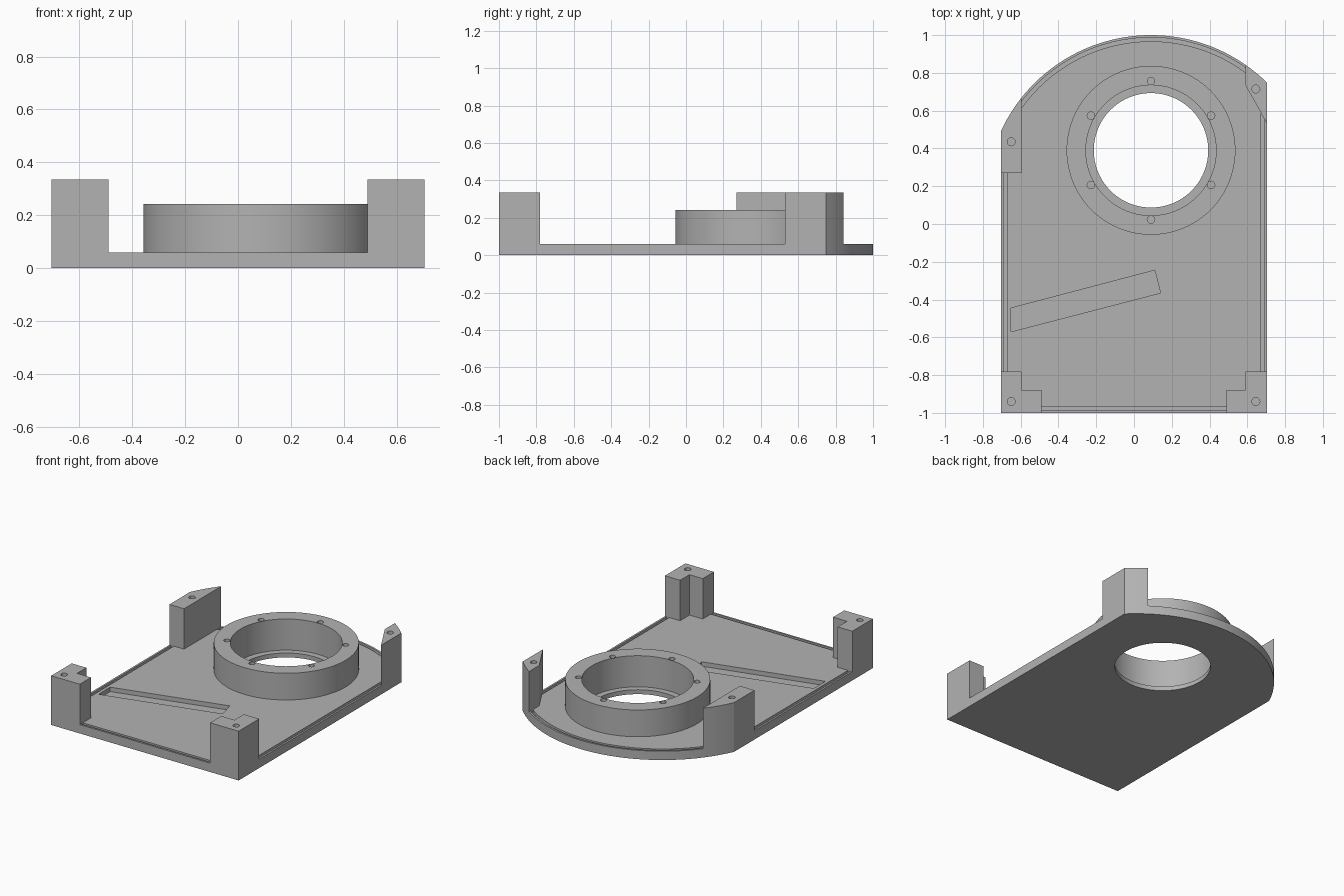
import bpy, bmesh
from math import sin, cos, asin, radians, pi
from mathutils import Matrix

cube = bpy.data.objects.get("Cube")
if cube:
    bpy.data.objects.remove(cube, do_unlink=True)

HALF_W, PLATE_Z, POST_Z, RING_Z, LEDGE_Z = 0.705, 0.06, 0.335, 0.242, 0.03
ARC_X, ARC_Y, ARC_R = 0.09, 0.125, 0.875      # rounded rear edge
RING = (0.09, 0.39)                           # centre of the collar

grey = bpy.data.materials.new("cast grey")
grey.use_nodes = True
colour = (0.45, 0.45, 0.45, 1)
grey.diffuse_color = colour
grey.node_tree.nodes["Principled BSDF"].inputs["Base Color"].default_value = colour


def prism(name, points, z0, z1):
    """Closed solid from a flat profile."""
    bm = bmesh.new()
    base = bm.faces.new([bm.verts.new((x, y, z0)) for x, y in points])
    top = bmesh.ops.extrude_face_region(bm, geom=[base])["geom"]
    bmesh.ops.translate(bm, vec=(0, 0, z1 - z0),
                        verts=[v for v in top if isinstance(v, bmesh.types.BMVert)])
    bmesh.ops.recalc_face_normals(bm, faces=bm.faces)
    mesh = bpy.data.meshes.new(name)
    bm.to_mesh(mesh)
    bm.free()
    mesh.materials.append(grey)
    obj = bpy.data.objects.new(name, mesh)
    bpy.context.collection.objects.link(obj)
    return obj


def circle(centre, r, n):
    return [(centre[0] + r * cos(2 * pi * i / n), centre[1] + r * sin(2 * pi * i / n))
            for i in range(n)]


def cylinder(name, centre, r, z0, z1, n=96):
    return prism(name, circle(centre, r, n), z0, z1)


def boolean(target, cutter, operation="DIFFERENCE"):
    """Apply a boolean and discard the cutter."""
    mod = target.modifiers.new("cut", "BOOLEAN")
    mod.operation, mod.object, mod.solver = operation, cutter, "EXACT"
    bpy.context.view_layer.objects.active = target
    bpy.ops.object.modifier_apply(modifier=mod.name)
    bpy.data.objects.remove(cutter, do_unlink=True)


def outline(inset, steps=64):
    """Plate outline: straight front and sides, arched rear."""
    w, r = HALF_W - inset, ARC_R - inset
    a0 = asin((w - ARC_X) / r)
    a1 = asin((-w - ARC_X) / r)
    arc = [a0 + (a1 - a0) * i / steps for i in range(steps + 1)]
    return ([(-w, -1 + inset), (w, -1 + inset)]
            + [(ARC_X + r * sin(a), ARC_Y + r * cos(a)) for a in arc])


# Region between the corner posts
OPEN = [(-0.49, -1.2), (0.49, -1.2), (0.49, -0.88), (0.59, -0.88), (0.59, -0.78),
        (0.9, -0.78), (0.9, 0.182), (0.59, 0.735), (0.59, 1.2), (-0.595, 1.2),
        (-0.595, 0.27), (-0.9, 0.27), (-0.9, -0.78), (-0.595, -0.78),
        (-0.595, -0.88), (-0.49, -0.88)]

# Base plate with its four posts in one casting
plate = prism("base_plate_with_posts", outline(0), 0, POST_Z)
boolean(plate, prism("opening", OPEN, PLATE_Z, 0.5))

# Seal groove along the rim, stopping at the posts
groove = prism("groove", outline(0.013), 0.04, 0.1)
boolean(groove, prism("groove_core", outline(0.033), 0, 0.2))
boolean(groove, prism("groove_limit", OPEN, -0.1, 0.3), "INTERSECT")
boolean(plate, groove)

# Slanted shallow slot
slot = [(-0.65, -0.57), (0.14, -0.365), (0.11, -0.245), (-0.65, -0.445)]
boolean(plate, prism("slot", slot, LEDGE_Z, 0.2))

# Stepped bore through the plate
boolean(plate, cylinder("counterbore", RING, 0.345, LEDGE_Z, 0.2))
boolean(plate, cylinder("bore", RING, 0.303, -0.1, 0.2))

# Screw holes in the posts
for centre in [(-0.65, -0.94), (0.645, -0.94), (-0.65, 0.435), (0.645, 0.715)]:
    boolean(plate, cylinder("post_hole", centre, 0.021, 0.18, 0.5, 24))

# Raised collar with six screw holes
ring = cylinder("collar_ring", RING, 0.447, PLATE_Z, RING_Z)
boolean(ring, cylinder("collar_bore", RING, 0.345, 0, 0.5))
for i in range(6):
    a = radians(90 + 60 * i)
    centre = (RING[0] + 0.367 * cos(a), RING[1] + 0.367 * sin(a))
    boolean(ring, cylinder("collar_hole", centre, 0.02, 0.12, 0.5, 24))

# Smooth curved walls, sharp edges
bpy.ops.object.select_all(action="DESELECT")
for obj in (plate, ring):
    obj.select_set(True)
bpy.context.view_layer.objects.active = plate
bpy.ops.object.shade_smooth_by_angle(angle=radians(25))
